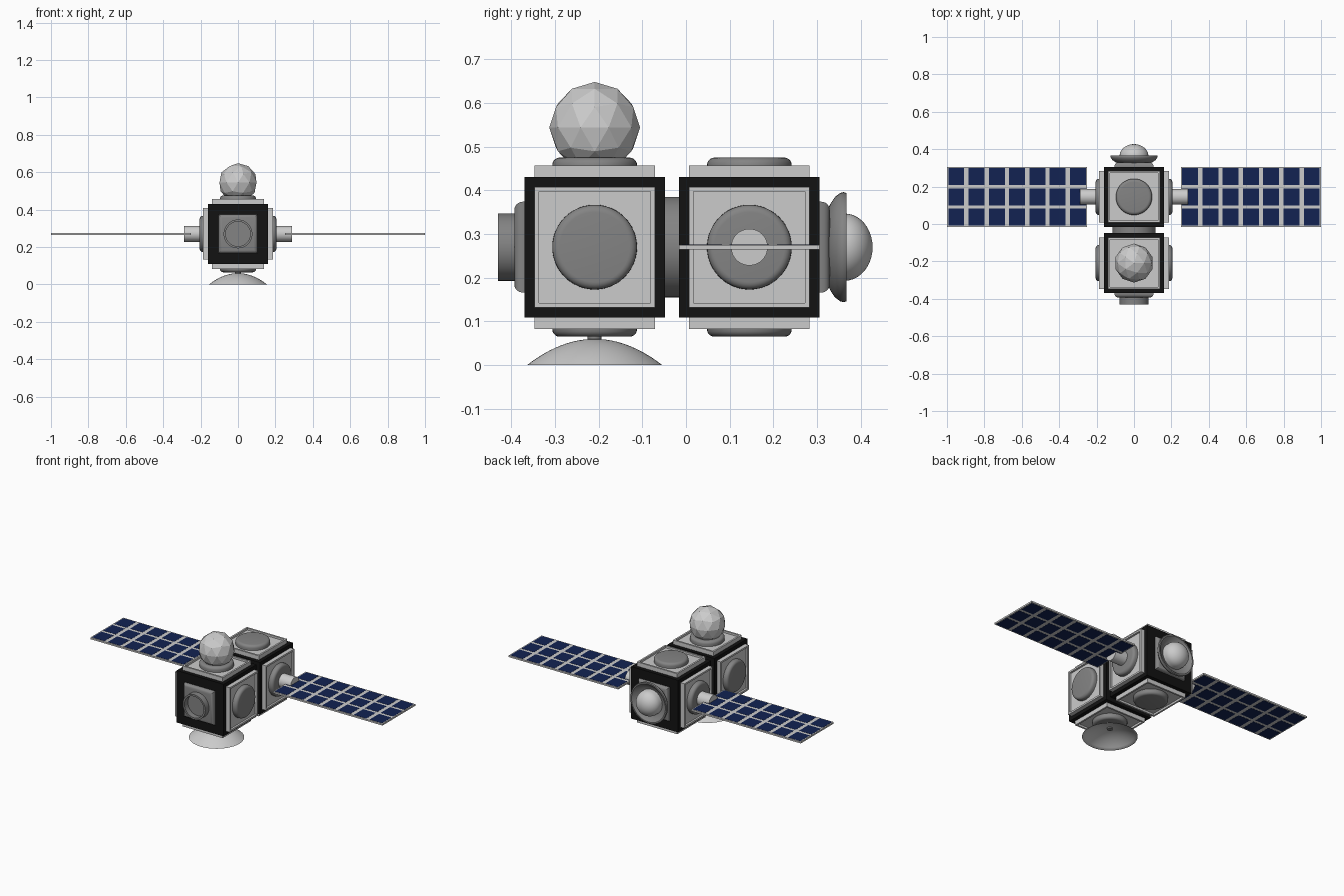
import bpy, bmesh, math
from mathutils import Vector, Matrix

if "Cube" in bpy.data.objects:
    bpy.data.objects.remove(bpy.data.objects["Cube"])

def material(name, rgb):
    m = bpy.data.materials.new(name)
    m.diffuse_color = (*rgb, 1)
    m.use_nodes = True
    m.node_tree.nodes["Principled BSDF"].inputs["Base Color"].default_value = m.diffuse_color
    return m

BLACK = material("black", (0.006, 0.006, 0.006))
DARK = material("dark_grey", (0.23, 0.23, 0.23))
NAVY = material("solar_blue", (0.006, 0.016, 0.085))

ZC = 0.27
FRONT = Vector((0, -0.209, ZC))
REAR = Vector((0, 0.145, ZC))
HALF = 0.161

def finish(bm, name, mat=None, origin=(0, 0, 0), axis=(0, 0, 1), smooth=False):
    me = bpy.data.meshes.new(name)
    bmesh.ops.recalc_face_normals(bm, faces=bm.faces)
    rot = Vector((0, 0, 1)).rotation_difference(Vector(axis)).to_matrix().to_4x4()
    if Vector(axis).z < -0.9:
        rot = Matrix.Rotation(math.pi, 4, 'X')
    bm.transform(Matrix.Translation(Vector(origin)) @ rot)
    bm.to_mesh(me)
    bm.free()
    ob = bpy.data.objects.new(name, me)
    bpy.context.collection.objects.link(ob)
    if mat:
        me.materials.append(mat)
    if smooth:
        bpy.ops.object.select_all(action='DESELECT')
        ob.select_set(True)
        bpy.context.view_layer.objects.active = ob
        bpy.ops.object.shade_smooth_by_angle(angle=math.radians(35))
    return ob

def add_box(bm, lo, hi):
    lo, hi = Vector(lo), Vector(hi)
    mat = Matrix.Translation((lo + hi) / 2) @ Matrix.Diagonal((*(hi - lo), 1))
    return bmesh.ops.create_cube(bm, size=1, matrix=mat)["verts"]

def lathe(name, profile, origin, axis, mat=None, n=48):
    """Spin (radius, height) points round the given axis."""
    bm = bmesh.new()
    vs = [bm.verts.new((r, 0, h)) for r, h in profile]
    es = [bm.edges.new(p) for p in zip(vs, vs[1:])]
    bmesh.ops.spin(bm, geom=vs + es, cent=(0, 0, 0), axis=(0, 0, 1),
                   angle=2 * math.pi, steps=n)
    bmesh.ops.remove_doubles(bm, verts=bm.verts, dist=1e-5)
    return finish(bm, name, mat, origin, axis, True)

# Hatch profile: disc with a rounded shoulder
HATCH = [(0, 0.165), (0.097, 0.165), (0.097, 0.186)]
HATCH += [(0.08 + 0.017 * math.cos(a), 0.188 + 0.017 * math.sin(a))
          for a in (math.radians(d) for d in range(18, 91, 18))] + [(0, 0.205)]

# Two body cubes with recessed plates and round hatches on four sides
for label, c in (("front", FRONT), ("rear", REAR)):
    bm = bmesh.new()
    add_box(bm, [-HALF] * 3, [HALF] * 3)
    finish(bm, label + "_body", BLACK, c)
    for side, ax in (("right", (1, 0, 0)), ("left", (-1, 0, 0)),
                     ("top", (0, 0, 1)), ("bottom", (0, 0, -1))):
        bm = bmesh.new()
        add_box(bm, (-0.138, -0.138, 0.155), (0.138, 0.138, 0.187))
        top = max(bm.faces, key=lambda f: f.calc_center_median().z)
        bmesh.ops.inset_region(bm, faces=[top], thickness=0.015)
        inner = bmesh.ops.extrude_discrete_faces(bm, faces=[top])["faces"][0]
        bmesh.ops.translate(bm, verts=inner.verts, vec=(0, 0, -0.012))
        finish(bm, f"{label}_{side}_plate", None, c, ax)
        lathe(f"{label}_{side}_hatch", HATCH, c, ax, DARK)

# Collar joining the cubes
lathe("joining_collar", [(0, -0.03), (0.115, -0.03), (0.115, 0.03), (0, 0.03)],
      (0, -0.032, ZC), (0, 1, 0), DARK)

# Rounded square mounts at both ends
for label, c, ax in (("nose", FRONT, (0, -1, 0)), ("tail", REAR, (0, 1, 0))):
    bm = bmesh.new()
    add_box(bm, (-0.104, -0.104, 0.14), (0.104, 0.104, 0.184))
    rim = [e for e in bm.edges if all(v.co.z > 0.18 for v in e.verts)]
    bmesh.ops.bevel(bm, geom=rim, offset=0.019, segments=4, profile=0.5, affect='EDGES')
    finish(bm, label + "_mount", DARK, c, ax, True)

# Docking tube on the nose
lathe("docking_tube", [(0.077, 0.175), (0.077, 0.221), (0.066, 0.221), (0.066, 0.187), (0, 0.187)],
      FRONT, (0, -1, 0), DARK)

# Engine bell and dome on the tail
lathe("engine_bell", [(0, 0.178), (0.085, 0.178), (0.1, 0.186), (0.115, 0.196), (0.124, 0.208),
                      (0.126, 0.216), (0.124, 0.222), (0.116, 0.222), (0.1, 0.207), (0.075, 0.196),
                      (0, 0.192)], REAR, (0, 1, 0), DARK)
dome = [(0.077, 0.19), (0.077, 0.218)]
dome += [(0.077 * math.cos(a), 0.218 + 0.064 * math.sin(a))
         for a in (math.pi / 2 * i / 10 for i in range(1, 10))] + [(0, 0.282)]
lathe("tail_dome", dome, REAR, (0, 1, 0))

# Faceted radar ball on top
bm = bmesh.new()
bmesh.ops.create_icosphere(bm, subdivisions=2, radius=0.104)
finish(bm, "radar_ball", None, (0, FRONT.y, 0.544))

# Dish antenna underneath, open downward
N = 12
outer = [(0.155 * i / N, 0.06 * (1 - (i / N) ** 2)) for i in range(N + 1)]
inner = [(0.15 * i / N, 0.054 * (1 - (i / N) ** 2)) for i in range(N, -1, -1)]
lathe("dish_antenna", outer + inner, (0, FRONT.y, 0), (0, 0, 1), None, 64)
lathe("dish_stem", [(0, 0.046), (0.016, 0.046), (0.016, 0.08), (0, 0.08)],
      (0, FRONT.y, 0), (0, 0, 1), DARK, 24)

# Solar wings, one each side
for label, s in (("right", 1), ("left", -1)):
    lathe(label + "_wing_axle", [(0, 0.19), (0.042, 0.19), (0.042, 0.288), (0, 0.288)],
          REAR, (s, 0, 0), None, 32)
    bm = bmesh.new()
    add_box(bm, (0.25, -HALF, -0.005), (1.0, HALF, 0.005))
    bm.transform(Matrix.Diagonal((s, 1, 1, 1)))
    finish(bm, label + "_wing_frame", None, REAR)
    bm = bmesh.new()
    for i in range(7):
        for j in range(3):
            x, y = 0.257 + i * 0.1085, -0.154 + j * 0.1085
            add_box(bm, (x, y, -0.0058), (x + 0.085, y + 0.091, 0.0058))
    bm.transform(Matrix.Diagonal((s, 1, 1, 1)))
    finish(bm, label + "_solar_cells", NAVY, REAR)
